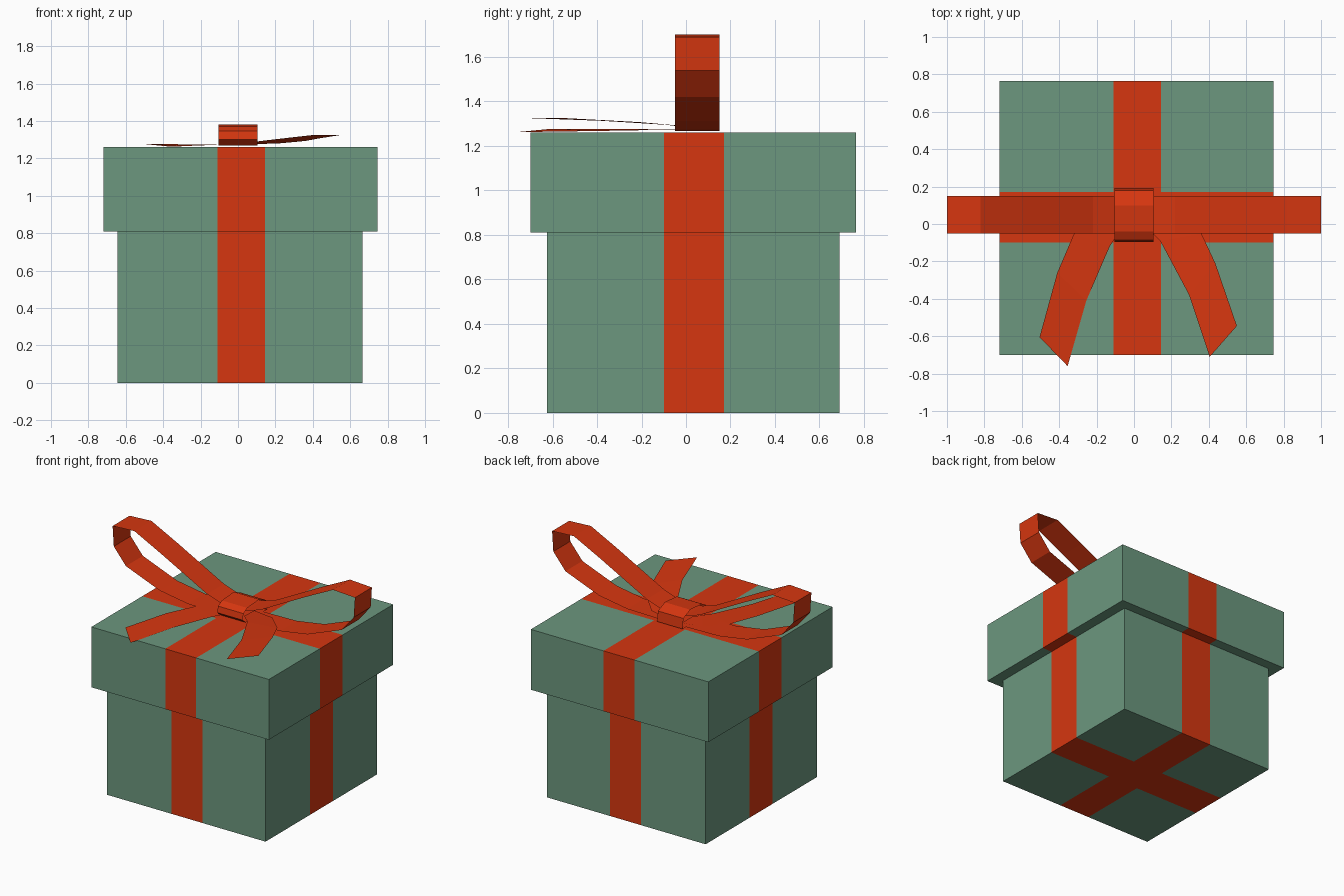
import bpy, bmesh
from mathutils import Vector

cube = bpy.data.objects.get("Cube")
if cube:
    bpy.data.objects.remove(cube, do_unlink=True)


def material(name, color):
    m = bpy.data.materials.new(name)
    m.use_nodes = True
    m.diffuse_color = (*color, 1)
    m.node_tree.nodes["Principled BSDF"].inputs["Base Color"].default_value = (*color, 1)
    return m


GREEN = material("sage green paper", (0.15, 0.31, 0.21))
RED = material("red ribbon", (0.67, 0.037, 0.005))
STRIPE_X = (-0.11, 0.145)
STRIPE_Y = (-0.10, 0.17)


def finish(name, bm, mats):
    mesh = bpy.data.meshes.new(name)
    bm.to_mesh(mesh)
    bm.free()
    for m in mats:
        mesh.materials.append(m)
    obj = bpy.data.objects.new(name, mesh)
    bpy.context.collection.objects.link(obj)
    return obj


def striped_box(name, low, high):
    """Box cut along the ribbon edges, with the ribbon faces coloured."""
    low, high = Vector(low), Vector(high)
    bm = bmesh.new()
    bmesh.ops.create_cube(bm, size=1)
    bmesh.ops.scale(bm, vec=high - low, verts=bm.verts)
    bmesh.ops.translate(bm, vec=(low + high) / 2, verts=bm.verts)
    for axis, cuts in ((0, STRIPE_X), (1, STRIPE_Y)):
        for c in cuts:
            normal, point = Vector(), Vector()
            normal[axis], point[axis] = 1, c
            bmesh.ops.bisect_plane(bm, geom=bm.verts[:] + bm.edges[:] + bm.faces[:],
                                   plane_co=point, plane_no=normal)
    for f in bm.faces:
        c = f.calc_center_median()
        in_x = STRIPE_X[0] < c.x < STRIPE_X[1]
        in_y = STRIPE_Y[0] < c.y < STRIPE_Y[1]
        f.material_index = int(in_x or in_y)
    return finish(name, bm, (GREEN, RED))


def strip(name, edge_a, edge_b, closed=False):
    """Flat ribbon sheet bridging two matching edge lines."""
    bm = bmesh.new()
    a = [bm.verts.new(p) for p in edge_a]
    b = [bm.verts.new(p) for p in edge_b]
    n = len(a)
    for i in range(n if closed else n - 1):
        j = (i + 1) % n
        bm.faces.new((a[i], a[j], b[j], b[i]))
    return finish(name, bm, (RED,))


# Box and lid
striped_box("box", (-0.645, -0.625, 0), (0.665, 0.69, 0.81))
striped_box("lid", (-0.72, -0.70, 0.81), (0.745, 0.765, 1.26))

# Bow loops, mirrored left and right
loop = [(0.0, 1.345), (0.10, 1.35), (0.22, 1.39), (0.60, 1.59), (0.82, 1.70), (1.0, 1.69),
        (0.99, 1.54), (0.89, 1.42), (0.61, 1.312), (0.38, 1.275), (0.0, 1.268)]
for name, side in (("left_bow_loop", 1), ("right_bow_loop", -1)):
    front, back = ([(side * x, y, z) for x, z in loop] for y in (-0.05, 0.15))
    if side > 0:
        strip(name, front, back)
    else:
        strip(name, back, front)

# Knot wrapped around the middle
knot = [(-0.06, 1.27), (-0.095, 1.30), (-0.085, 1.345), (-0.04, 1.37),
        (0.10, 1.38), (0.18, 1.345), (0.19, 1.27)]
strip("knot", [(-0.105, y, z) for y, z in knot], [(0.105, y, z) for y, z in knot][:], True)

# Loose ribbon tails with slanted ends
strip("left_tail",
      [(0.05, 0.12, 1.275), (0.22, 0.09, 1.28), (0.36, -0.05, 1.293),
       (0.435, -0.21, 1.307), (0.55, -0.545, 1.325)],
      [(0.05, 0.0, 1.28), (0.10, -0.05, 1.29), (0.14, -0.09, 1.295),
       (0.295, -0.38, 1.313), (0.405, -0.71, 1.325)])
strip("right_tail",
      [(-0.05, 0.0, 1.275), (-0.09, -0.06, 1.274), (-0.13, -0.12, 1.272),
       (-0.255, -0.41, 1.267), (-0.355, -0.76, 1.262)],
      [(-0.05, 0.12, 1.275), (-0.20, 0.09, 1.274), (-0.32, -0.05, 1.272),
       (-0.41, -0.26, 1.277), (-0.505, -0.605, 1.277)])
